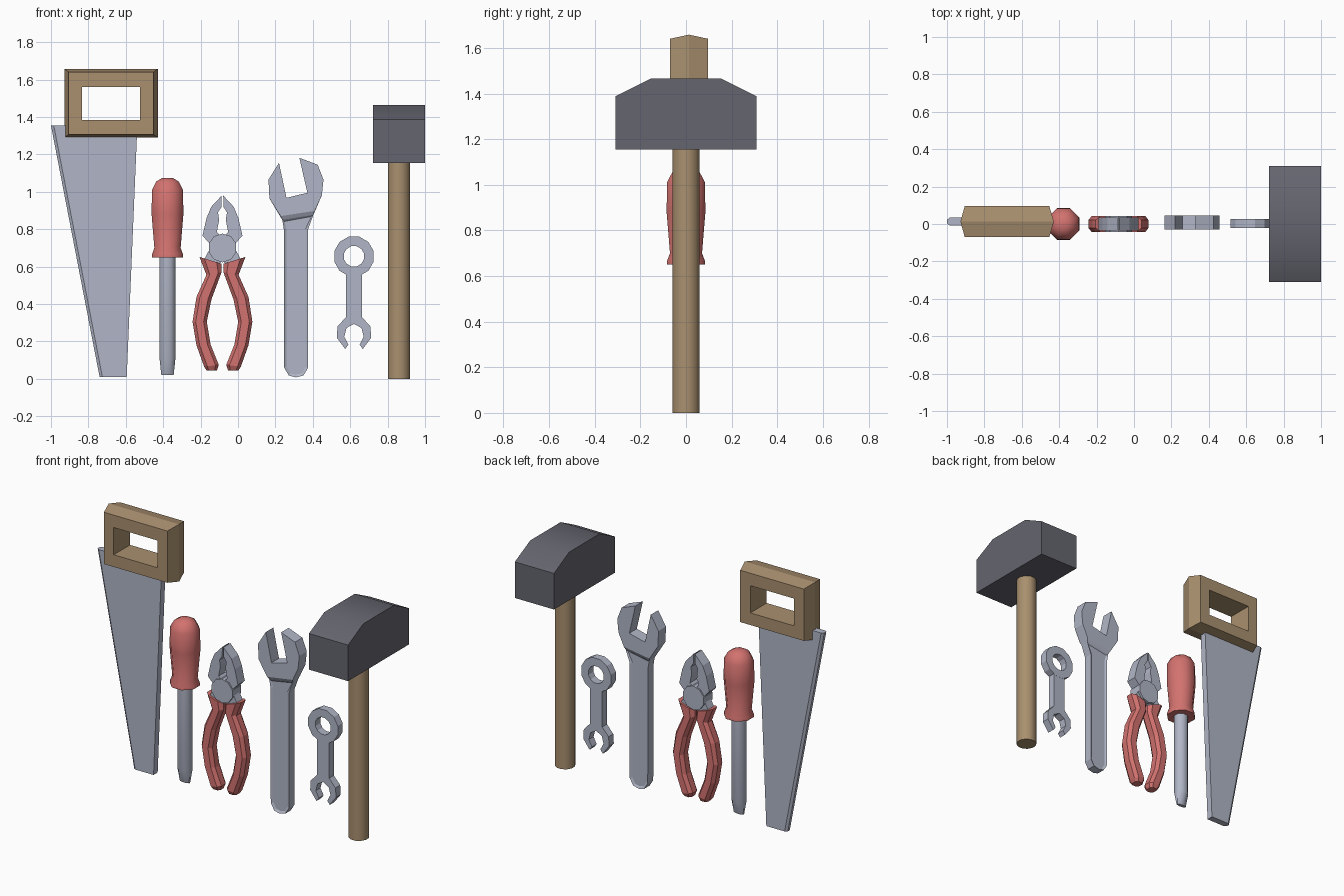
import bpy, bmesh
from math import pi, sin, cos, radians

if "Cube" in bpy.data.objects:
    bpy.data.objects.remove(bpy.data.objects["Cube"])


def material(name, rgb):
    m = bpy.data.materials.new(name)
    m.diffuse_color = (*rgb, 1)
    m.use_nodes = True
    m.node_tree.nodes["Principled BSDF"].inputs["Base Color"].default_value = m.diffuse_color
    return m


METAL = material("metal", (0.44, 0.47, 0.57))
DARK = material("dark_metal", (0.13, 0.13, 0.16))
WOOD = material("wood", (0.40, 0.28, 0.16))
RED = material("red_grip", (0.65, 0.17, 0.16))


def loft(name, rings, mat, cyclic=False, smooth=None, panel=None):
    """Skin a list of equal-length point rings; cap the ends unless cyclic."""
    bm = bmesh.new()
    vs = [[bm.verts.new(p) for p in r] for r in rings]
    n = len(vs[0])
    pairs = list(zip(vs, vs[1:])) + ([(vs[-1], vs[0])] if cyclic else [])
    for a, b in pairs:
        for i in range(n):
            j = (i + 1) % n
            bm.faces.new((a[i], a[j], b[j], b[i]))
    caps = [] if cyclic else [bm.faces.new(vs[0]), bm.faces.new(vs[-1])]
    bmesh.ops.recalc_face_normals(bm, faces=bm.faces[:])
    if panel:
        bmesh.ops.inset_individual(bm, faces=caps, thickness=panel[0], depth=-panel[1])
    me = bpy.data.meshes.new(name)
    bm.to_mesh(me)
    bm.free()
    me.materials.append(mat)
    if smooth:
        me.shade_smooth()
        me.set_sharp_from_angle(angle=radians(smooth))
    ob = bpy.data.objects.new(name, me)
    bpy.context.collection.objects.link(ob)
    return ob


def at_y(pts, y):
    return [(x, y, z) for x, z in pts]


def prism(name, pts, half, mat, y=0, **kw):
    return loft(name, [at_y(pts, y - half), at_y(pts, y + half)], mat, **kw)


def circle(x, z, r, n):
    return [(x + r * cos(2 * pi * (i + .5) / n), z + r * sin(2 * pi * (i + .5) / n)) for i in range(n)]


def turned(name, x, profile, n, mat, smooth=50):
    """Upright part from (z, x radius, y radius) stations."""
    loft(name, [[(px, py, z) for px, py in
                 [(x + rx * cos(2 * pi * (i + .5) / n), ry * sin(2 * pi * (i + .5) / n)) for i in range(n)]]
                for z, rx, ry in profile], mat, smooth=smooth)


def rect(x0, x1, z0, z1):
    return [(x0, z0), (x1, z0), (x1, z1), (x0, z1)]


# Saw: blade with a thinned left edge, and a frame handle
SY = 0.013
top = [(-1.0, .01), (-.985, .021), (-.538, .021), (-.538, -.021), (-.985, -.021), (-1.0, -.01)]
bottom = [(-.74, .01), (-.725, .021), (-.595, .021), (-.595, -.021), (-.725, -.021), (-.74, -.01)]
loft("saw_blade", [[(x, SY + y, .01) for x, y in bottom],
                   [(x, SY + y, 1.355) for x, y in top]], METAL)
hole = rect(-.835, -.525, 1.385, 1.56)
face = rect(-.905, -.453, 1.307, 1.64)
rim = rect(-.928, -.428, 1.29, 1.658)
loft("saw_handle", [at_y(hole, SY - .083), at_y(face, SY - .083), at_y(rim, SY),
                    at_y(face, SY + .083), at_y(hole, SY + .083)], WOOD, cyclic=True)

# Screwdriver
SX = -.377
turned("screwdriver_grip", SX, [(z, r, r) for z, r in
       [(.65, .09), (.665, .09), (.70, .076), (.88, .092), (1.01, .09), (1.055, .065), (1.075, .03)]], 8, RED)
turned("screwdriver_shaft", SX, [(.022, .036, .012), (.11, .046, .044), (.67, .046, .044)], 8, METAL)

# Pliers: each half mirrored about the pivot
PX = -.083
jaw = [(-.004, .98), (-.06, .92), (-.085, .86), (-.107, .765), (-.06, .715), (-.002, .69),
       (-.01, .765), (-.03, .785), (-.018, .85), (-.024, .89), (-.005, .92)]
shank = [(-.095, .645), (-.08, .672), (-.055, .72), (0, .68), (-.006, .625), (-.03, .60)]
grip = [((-.123, .652), (-.005, .615)), ((-.086, .556), (-.005, .57)), ((-.139, .438), (-.059, .425)),
        ((-.160, .305), (-.084, .305)), ((-.139, .180), (-.064, .185)), ((-.098, .065), (-.020, .075)),
        ((-.085, .045), (-.030, .045))]
for side, s in (("left", 1), ("right", -1)):
    def mir(pts):
        return [(PX + s * x, z) for x, z in pts]
    prism("pliers_jaw_" + side, mir(jaw), .035, METAL)
    prism("pliers_shank_" + side, mir(shank), .03, METAL)
    rings = []
    for k, (o, i) in enumerate(grip):
        d = .03 if k == len(grip) - 1 else .043
        ring = []
        for t, y in [(0, .5), (.22, 1), (.78, 1), (1, .5), (1, -.5), (.78, -1), (.22, -1), (0, -.5)]:
            ring.append((PX + s * (o[0] + t * (i[0] - o[0])), y * d, o[1] + t * (i[1] - o[1])))
        rings.append(ring)
    loft("pliers_grip_" + side, rings, RED)
prism("pliers_pivot", circle(PX, .70, .077, 10), .044, METAL)

# Large wrench: thicker head stepping down to a shaft with recessed panels
WY = .008
shaft = [(.237, .85), (.245, .80), (.247, .06), (.272, .018), (.31, .008), (.35, .018),
         (.375, .06), (.375, .80), (.403, .877)]
prism("wrench_shaft", shaft, .028, METAL, WY, panel=(.014, .008))
jaws = [(.219, 1.155), (.163, 1.065), (.168, .965)]
jaws_right = [(.448, .98), (.457, 1.065), (.426, 1.145), (.328, 1.182), (.371, .995), (.259, .968)]
low = jaws + [(.237, .85), (.403, .877)] + jaws_right
high = jaws + [(.228, .87), (.410, .898)] + jaws_right
loft("wrench_head", [at_y(high, WY - .038), at_y(low, WY - .027),
                     at_y(low, WY + .027), at_y(high, WY + .038)], METAL)

# Small combination wrench: ring end, bar and open end
RX, RY = .62, .003
outer, inner = circle(RX, .655, .109, 12), circle(RX, .655, .056, 12)
loft("small_wrench_ring", [at_y(inner, RY - .025), at_y(outer, RY - .025),
                           at_y(outer, RY + .025), at_y(inner, RY + .025)], METAL, cyclic=True)
half = [(-.043, .565), (-.043, .33), (-.088, .28), (-.092, .22), (-.047, .16),
        (-.03, .183), (-.052, .225), (-.04, .272), (0, .294)]
bar = [(RX + x, z) for x, z in half] + [(RX - x, z) for x, z in half[-2::-1]]
prism("small_wrench_bar", bar, .024, METAL, RY)

# Hammer: chamfered block head on a round handle
head = [(-.31, 1.155), (.31, 1.155), (.31, 1.387), (.155, 1.465), (-.155, 1.465), (-.31, 1.387)]
loft("hammer_head", [[(x, y, z) for y, z in head] for x in (.722, 1.0)], DARK, smooth=30)
turned("hammer_handle", .86, [(0, .061, .061), (1.17, .061, .061)], 12, WOOD)
